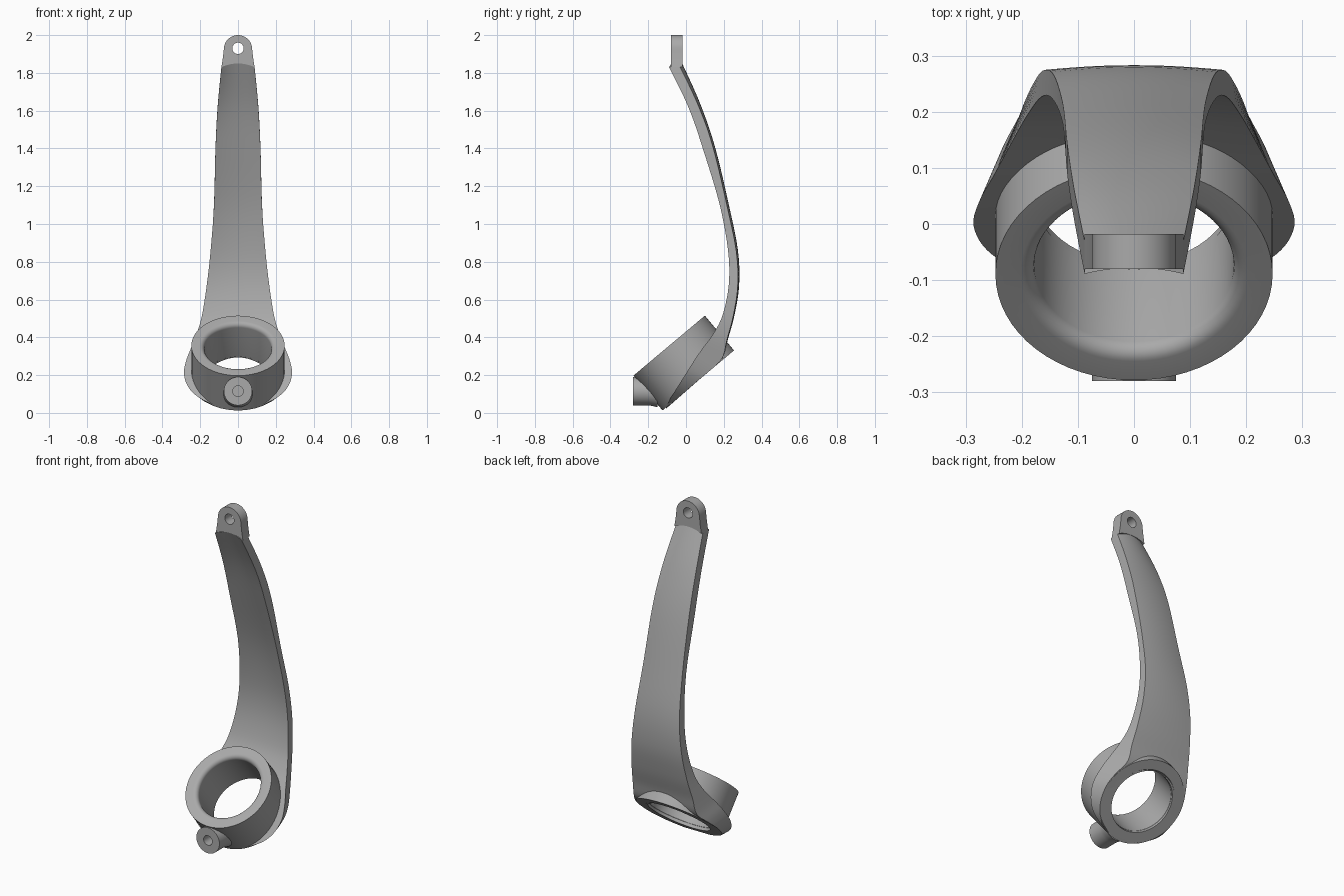
import bpy, bmesh, math
from mathutils import Matrix, Vector

cube = bpy.data.objects.get("Cube")
if cube:
    bpy.data.objects.remove(cube)

grey = bpy.data.materials.new("satin_grey")
grey.use_nodes = True
grey.diffuse_color = (0.4, 0.4, 0.4, 1)
grey.node_tree.nodes["Principled BSDF"].inputs["Base Color"].default_value = (0.4, 0.4, 0.4, 1)


def make(name, verts, faces, matrix=Matrix()):
    mesh = bpy.data.meshes.new(name)
    mesh.from_pydata([matrix @ Vector(v) for v in verts], [], faces)
    bm = bmesh.new()
    bm.from_mesh(mesh)
    bmesh.ops.recalc_face_normals(bm, faces=bm.faces)
    bm.to_mesh(mesh)
    bm.free()
    mesh.materials.append(grey)
    obj = bpy.data.objects.new(name, mesh)
    bpy.context.collection.objects.link(obj)
    return obj


def lathe(name, profile, matrix, closed=False, n=64):
    """Spin (radius, height) points; closed profiles make a ring, open ones get caps."""
    k = len(profile)
    verts = [(r * math.cos(a), r * math.sin(a), h)
             for a in (math.tau * i / n for i in range(n)) for r, h in profile]
    faces = [(i * k + j, (i + 1) % n * k + j, (i + 1) % n * k + (j + 1) % k, i * k + (j + 1) % k)
             for i in range(n) for j in range(k if closed else k - 1)]
    if not closed:
        faces += [[i * k for i in range(n)], [i * k + k - 1 for i in range(n)]]
    return make(name, verts, faces, matrix)


def cut(obj, cutter):
    mod = obj.modifiers.new("cut_" + cutter.name, "BOOLEAN")
    mod.operation = "DIFFERENCE"
    mod.solver = "EXACT"
    mod.object = cutter
    cutter.hide_render = True
    cutter.hide_set(True)


def spline(rows, steps):
    """Catmull-Rom interpolation of numeric rows."""
    out = []
    for i in range(len(rows) - 1):
        p = [rows[min(max(i + d, 0), len(rows) - 1)] for d in (-1, 0, 1, 2)]
        for s in range(steps):
            t = s / steps
            out.append([0.5 * (2 * b + (c - a) * t + (2 * a - 5 * b + 4 * c - d) * t * t
                               + (3 * b - a - 3 * c + d) * t ** 3) for a, b, c, d in zip(*p)])
    return out + [list(rows[-1])]


# Frames: tilted collar axis, and forward-facing horizontal axis
tilt = Matrix.Translation((0, 0.065, 0.172)) @ Matrix.Rotation(math.radians(40), 4, "X")


def forward(y, z):
    return Matrix.Translation((0, y, z)) @ Matrix.Rotation(math.pi / 2, 4, "X")


# Collar: a ring with a rounded inner top edge
R, BORE, H, F = 0.247, 0.178, 0.24, 0.025
lip = [(BORE + F * (1 - math.cos(a)), H - F + F * math.sin(a))
       for a in (math.pi / 2 * i / 6 for i in range(7))]
collar = lathe("collar", [(R, 0), (R, H)] + lip[::-1] + [(BORE, 0.015), (BORE + 0.012, 0)], tilt, True)

# Arm: rows of front y, z, back y, z, front half width, back half width
rows = [
    (-.078, 1.85, -.02, 1.85, .088, .088),
    (.02, 1.635, .074, 1.64, .107, .107),
    (.1, 1.4, .153, 1.41, .119, .119),
    (.19, 1.1, .225, 1.11, .127, .127),
    (.232, .86, .275, .86, .145, .143),
    (.234, .68, .281, .67, .165, .162),
    (.2, .52, .255, .51, .19, .18),
    (.15, .42, .222, .39, .218, .195),
    (.09, .34, .195, .29, .25, .205),
    (.045, .275, .13, .226, .275, .238),
    (0, .205, .07, .175, .286, .25),
    (-.045, .135, 0, .114, .262, .232),
    (-.08, .08, -.06, .062, .205, .18),
    (-.108, .03, -.104, .024, .1, .09),
]
COLS = 12
verts, faces = [], []
loft = spline(rows, 5)
for yf, zf, yb, zb, wf, wb in loft:
    for y, z, w, order in ((yf, zf, wf, 1), (yb, zb, wb, -1)):
        for c in range(COLS + 1):
            t = order * (2 * c / COLS - 1)
            bow = 0.011 * min(1, z) * t * t
            sag = 0.02 * max(0, z - 1.5) / 0.35 * t * t
            verts.append((w * t, y - bow, z - sag))
k = 2 * (COLS + 1)
for i in range(len(loft) - 1):
    faces += [(i * k + j, i * k + (j + 1) % k, (i + 1) * k + (j + 1) % k, (i + 1) * k + j)
              for j in range(k)]
for base in (0, (len(loft) - 1) * k):
    faces += [(base + c, base + c + 1, base + k - 2 - c, base + k - 1 - c) for c in range(COLS)]
arm = make("arm", verts, faces)

# Top lug: round-headed plate with a pivot hole
half = [(0.075 * math.sin(a), 1.925 + 0.075 * math.cos(a)) for a in (math.pi / 2 * i / 10 for i in range(11))]
half += [(0.08, 1.88), (0.088, 1.83), (0.06, 1.841), (0.03, 1.848)]
outline = half + [(0, 1.85)] + [(-x, z) for x, z in half[:0:-1]]
n = len(outline)
lug = make("top_lug", [(x, y, z) for y in (-0.08, -0.018) for x, z in outline],
           [list(range(n)), list(range(n, 2 * n))]
           + [(i, (i + 1) % n, n + (i + 1) % n, n + i) for i in range(n)])

# Front boss, with a small flare where it meets the collar
boss = lathe("front_boss", [(0.085, 0), (0.078, 0.03), (0.075, 0.05), (0.075, 0.13)], forward(-0.15, 0.115))

# Cutters
bore = lathe("bore_cutter", [(BORE + 0.001, -0.2), (BORE + 0.001, 0.4)], tilt)
boss_hole = lathe("boss_hole_cutter", [(0.028, 0), (0.028, 0.3)], forward(-0.16, 0.115), n=32)
lug_hole = lathe("lug_hole_cutter", [(0.03, 0), (0.03, 0.3)], forward(0.1, 1.93), n=32)
cut(arm, bore)
cut(boss, bore)
cut(boss, boss_hole)
cut(collar, boss_hole)
cut(lug, lug_hole)

# Apply the cuts and smooth the curved faces
for obj in (collar, arm, lug, boss):
    bpy.ops.object.select_all(action="DESELECT")
    obj.select_set(True)
    bpy.context.view_layer.objects.active = obj
    for mod in list(obj.modifiers):
        bpy.ops.object.modifier_apply(modifier=mod.name)
    bpy.ops.object.shade_smooth_by_angle(angle=math.radians(35))
